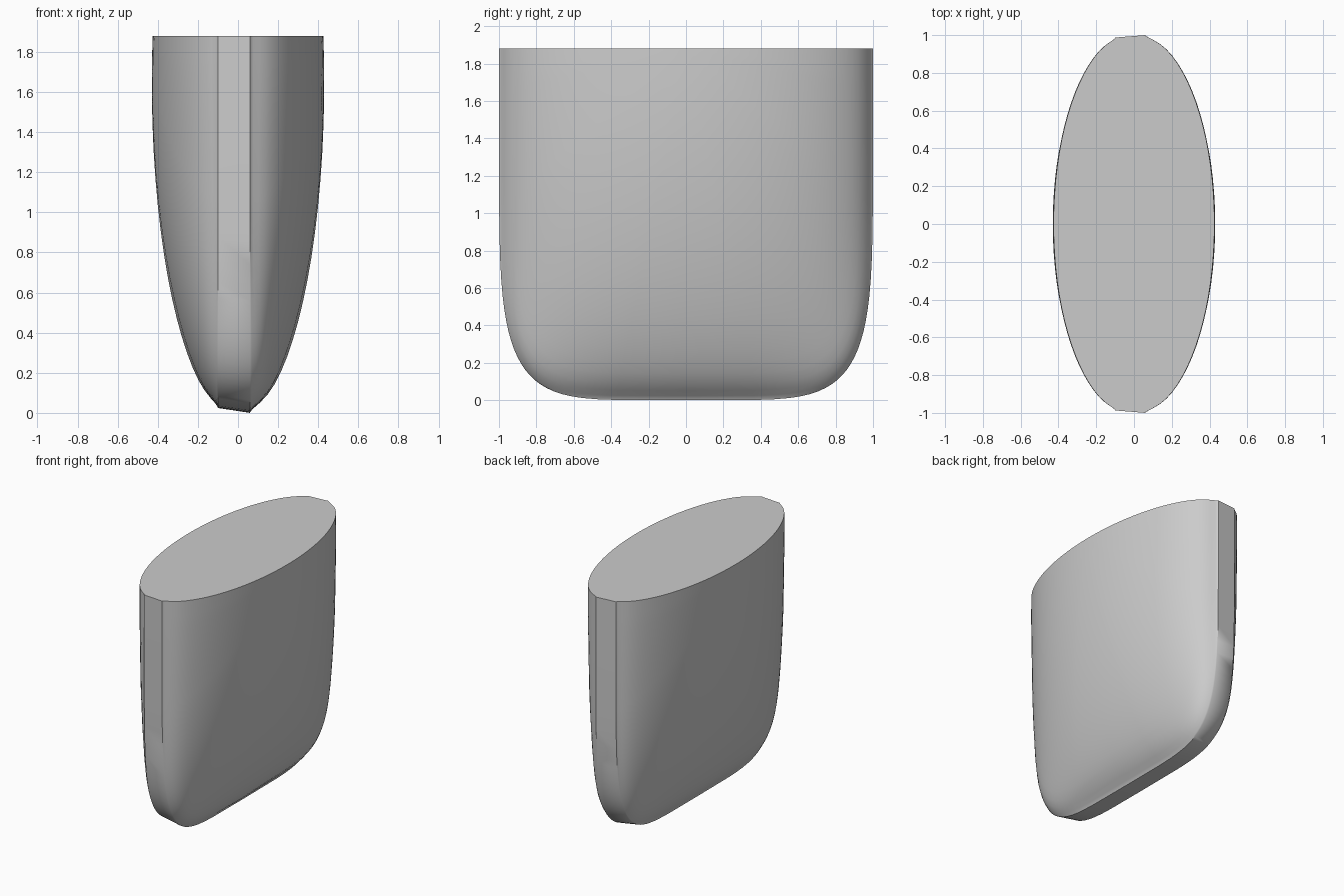
import bpy, bmesh, math

if "Cube" in bpy.data.objects:
    bpy.data.objects.remove(bpy.data.objects["Cube"])

TOP, MID, HALF_W, POWER = 1.88, 1.65, 0.43, 5.5

# U-shaped side outline (y, z), from one top corner round the bottom to the other
quarter = [(1.0, TOP), (1.0, TOP - 0.12)]
for i in range(25):
    a = math.pi / 2 * i / 24
    quarter.append((math.cos(a) ** (2 / POWER) if i < 24 else 0.0,
                    MID * (1 - math.sin(a) ** (2 / POWER))))
outline = quarter + [(-y, z) for y, z in reversed(quarter[:-1])]

# Ring spacing gets finer towards the rim
rings = [math.sin(math.pi / 2 * k / 20) for k in range(1, 21)]


def thickness(y, z, r, base, rim):
    w = (MID - z) / MID
    p = max(0, 1 - y * y) * max(0, 1 - w * w)
    x = HALF_W * math.sqrt(p * (1 - base) + base)
    k = r ** 60
    return x * (1 - k) + rim * k


def side(bm, sign, reach, base, rim):
    """One bulging face; returns its outer rim vertices."""
    centre = bm.verts.new((sign * thickness(0, TOP, 0, base, rim), 0, TOP))
    prev = None
    for r in rings:
        s = r * reach
        row = []
        for y, z in outline:
            yy, zz = y * s, TOP - (TOP - z) * s
            row.append(bm.verts.new((sign * thickness(yy, zz, r, base, rim), yy, zz)))
        for i in range(len(row) - 1):
            if prev:
                bm.faces.new((prev[i], row[i], row[i + 1], prev[i + 1]))
            else:
                bm.faces.new((centre, row[i], row[i + 1]))
        prev = row
    return prev


bm = bmesh.new()
right = side(bm, 1, 1.0, 0.02, 0.06)
left = side(bm, -1, 0.987, 0.03, 0.1)

# Slanted strip along the rim
for i in range(len(right) - 1):
    bm.faces.new((right[i], right[i + 1], left[i + 1], left[i]))

# Flat top
bmesh.ops.remove_doubles(bm, verts=bm.verts, dist=1e-5)
for v in bm.verts:
    if any(e.is_boundary for e in v.link_edges):
        v.co.z = TOP
bmesh.ops.holes_fill(bm, edges=[e for e in bm.edges if e.is_boundary], sides=0)
bmesh.ops.recalc_face_normals(bm, faces=bm.faces)

mesh = bpy.data.meshes.new("wedge_body")
bm.to_mesh(mesh)
bm.free()
body = bpy.data.objects.new("wedge_body", mesh)
bpy.context.collection.objects.link(body)
bpy.context.view_layer.objects.active = body
body.select_set(True)
bpy.ops.object.shade_smooth_by_angle(angle=math.radians(50))
